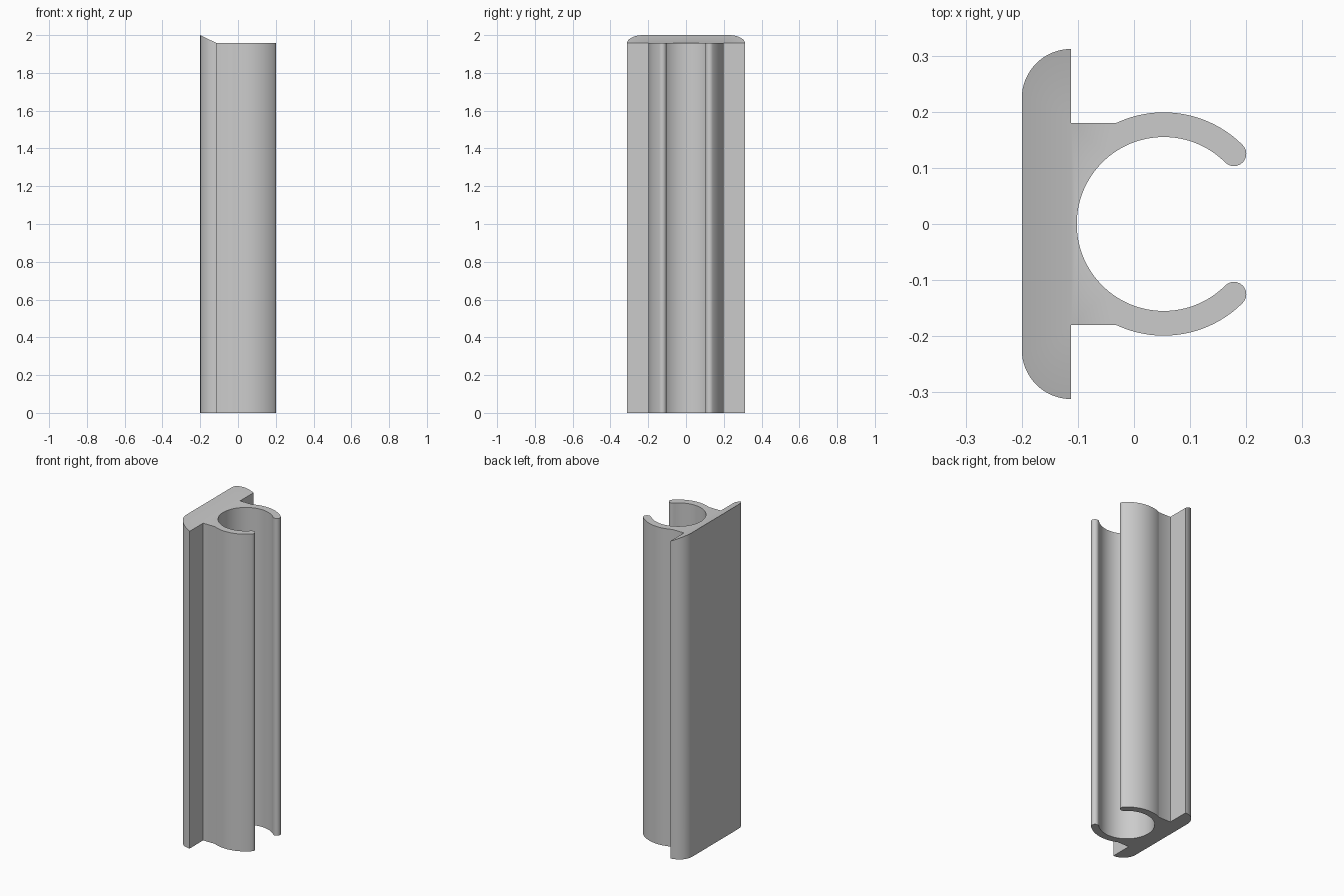
import bpy
import bmesh
from math import cos, sin, radians

cube = bpy.data.objects.get("Cube")
if cube:
    bpy.data.objects.remove(cube, do_unlink=True)

BACK, FACE = -0.2, -0.112        # plate thickness along x
HALF, ROUND = 0.312, 0.088       # plate half width and corner radius
CX, INNER, OUTER = 0.053, 0.155, 0.199
ARM = 0.18                       # half width of the web behind the clip
LOW, HIGH = 1.957, 2.0           # top heights at plate face and back


def arc(cx, cy, r, start, end, steps):
    angles = [radians(start + (end - start) * i / steps) for i in range(steps + 1)]
    return [(cx + r * cos(a), cy + r * sin(a)) for a in angles]


def mirrored(points):
    return [(x, -y) for x, y in reversed(points)]


# Upper half of the clip: web, outer arc, round tip, inner arc
mid = (INNER + OUTER) / 2
tip = mid * cos(radians(45))
half_clip = [(FACE, ARM)]
half_clip += arc(CX, 0, OUTER, 115.3, 45, 20)
half_clip += arc(CX + tip, tip, (OUTER - INNER) / 2, 45, -135, 12)[1:]
half_clip += arc(CX, 0, INNER, 45, 180, 40)[1:]
clip = half_clip + mirrored(half_clip)[1:]

# Plate outline, running from the lower web joint round the back to the upper one
half_plate = [(FACE, -ARM), (FACE, -HALF)]
half_plate += arc(FACE, -HALF + ROUND, ROUND, 270, 180, 16)[1:]
plate = half_plate + mirrored(half_plate)

outline = plate[:-1] + clip[:-1]


def top_height(x):
    return LOW + max(0, FACE - x) / (FACE - BACK) * (HIGH - LOW)


# Extruded body with a sloped cap on the plate and a flat cap on the clip
bm = bmesh.new()
bottom = [bm.verts.new((x, y, 0)) for x, y in outline]
top = [bm.verts.new((x, y, top_height(x))) for x, y in outline]
count = len(outline)
for i in range(count):
    j = (i + 1) % count
    bm.faces.new((bottom[i], bottom[j], top[j], top[i]))
split = len(plate) - 1
for ring in (bottom, top):
    bm.faces.new(ring[:split + 1])
    bm.faces.new(ring[split:] + ring[:1])
bmesh.ops.recalc_face_normals(bm, faces=bm.faces)
caps = [f for f in bm.faces if len(f.verts) > 4]
bmesh.ops.triangulate(bm, faces=caps)

mesh = bpy.data.meshes.new("clip_profile")
bm.to_mesh(mesh)
bm.free()
body = bpy.data.objects.new("clip_profile", mesh)
bpy.context.collection.objects.link(body)

# Plain grey plastic
grey = bpy.data.materials.new("light_grey")
grey.use_nodes = True
grey.diffuse_color = (0.6, 0.6, 0.6, 1)
grey.node_tree.nodes["Principled BSDF"].inputs["Base Color"].default_value = (0.6, 0.6, 0.6, 1)
mesh.materials.append(grey)

bpy.ops.object.select_all(action="DESELECT")
body.select_set(True)
bpy.context.view_layer.objects.active = body
bpy.ops.object.shade_smooth_by_angle(angle=radians(30))
